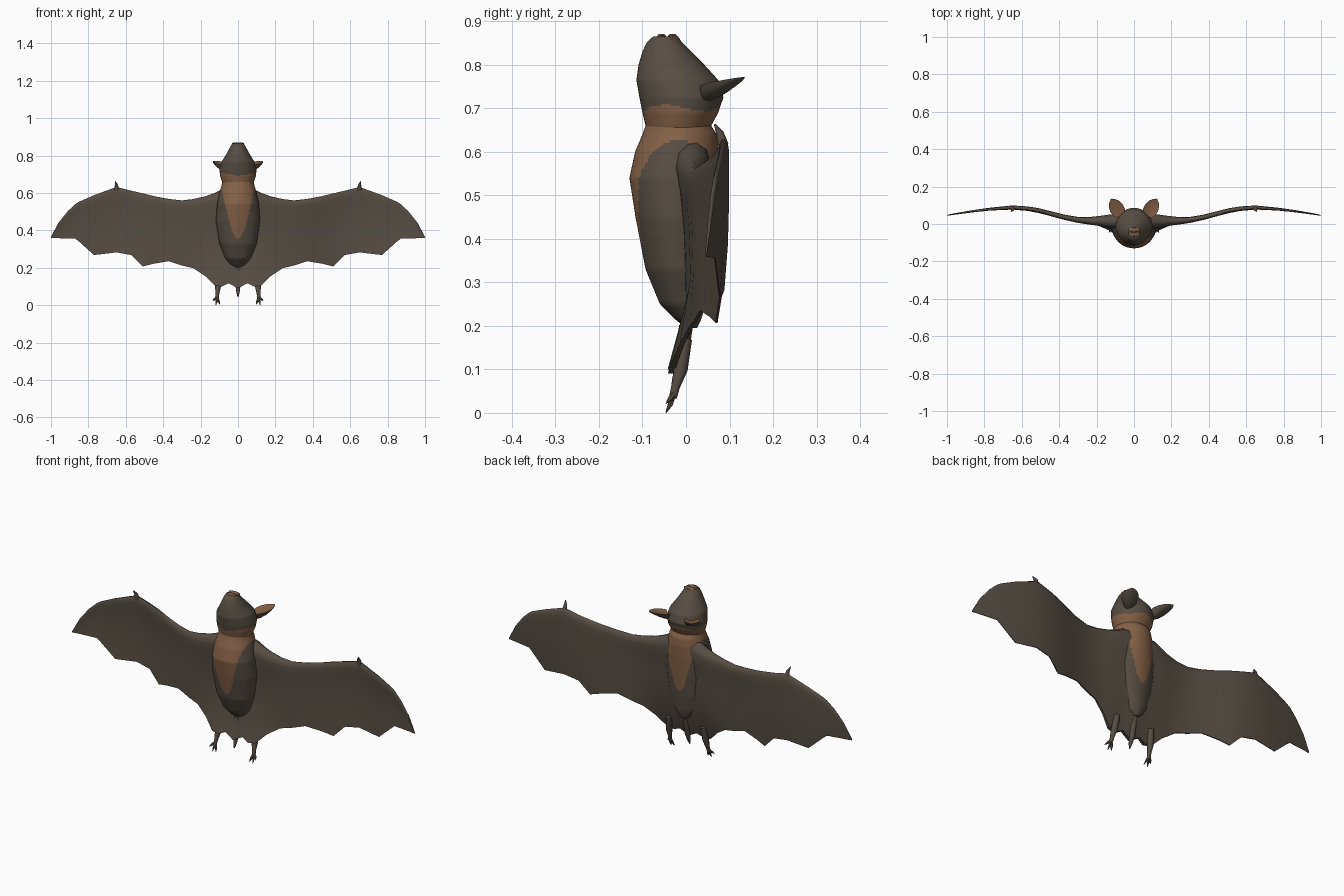
import bpy, bmesh, math
from mathutils import Vector

if "Cube" in bpy.data.objects:
    bpy.data.objects.remove(bpy.data.objects["Cube"])


def material(name, rgb):
    m = bpy.data.materials.new(name)
    m.diffuse_color = (*rgb, 1)
    m.use_nodes = True
    m.node_tree.nodes["Principled BSDF"].inputs["Base Color"].default_value = m.diffuse_color
    return m


DARK = material("dark fur", (0.095, 0.075, 0.056))
BROWN = material("warm brown", (0.235, 0.12, 0.062))


def lerp_row(table, k):
    """Interpolate a table of rows by its first column."""
    for a, b in zip(table, table[1:]):
        if a[0] <= k <= b[0]:
            f = (k - a[0]) / (b[0] - a[0])
            return [p + (q - p) * f for p, q in zip(a, b)]
    return list(table[-1] if k > table[-1][0] else table[0])


def loft(name, rings, rule=None, angle=50):
    """Skin a list of closed rings; rule(face centre, normal) gives the material index."""
    bm = bmesh.new()
    vs = [[bm.verts.new(p) for p in r] for r in rings]
    n = len(rings[0])
    for a, b in zip(vs, vs[1:]):
        for i in range(n):
            j = (i + 1) % n
            bm.faces.new((a[i], a[j], b[j], b[i]))
    bm.faces.new(vs[0])
    bm.faces.new(vs[-1])
    bmesh.ops.remove_doubles(bm, verts=bm.verts, dist=1e-5)
    bmesh.ops.recalc_face_normals(bm, faces=bm.faces)
    if rule:
        for f in bm.faces:
            f.material_index = rule(f.calc_center_median(), f.normal)
    me = bpy.data.meshes.new(name)
    bm.to_mesh(me)
    bm.free()
    ob = bpy.data.objects.new(name, me)
    bpy.context.collection.objects.link(ob)
    me.materials.append(DARK)
    me.materials.append(BROWN)
    bpy.ops.object.select_all(action='DESELECT')
    ob.select_set(True)
    bpy.context.view_layer.objects.active = ob
    bpy.ops.object.shade_smooth_by_angle(angle=math.radians(angle))
    return ob


def oval_rings(table, steps, seg):
    """Rows are z, front y, back y, half width."""
    z0, z1 = table[0][0], table[-1][0]
    rings = []
    for k in range(steps + 1):
        z, yf, yb, w = lerp_row(table, z0 + (z1 - z0) * k / steps)
        rings.append([(w * math.cos(t), (yf + yb) / 2 + (yb - yf) / 2 * math.sin(t), z)
                      for t in (2 * math.pi * i / seg for i in range(seg))])
    return rings


def spike(name, points, radii, seg=8):
    """Tapered limb along a path."""
    pts = [Vector(p) for p in points]
    rings = []
    for i, p in enumerate(pts):
        d = (pts[min(i + 1, len(pts) - 1)] - pts[max(i - 1, 0)]).normalized()
        a = d.cross(Vector((0, 1, 0.1))).normalized()
        b = d.cross(a)
        rings.append([p + radii[i] * (a * math.cos(t) + b * math.sin(t))
                      for t in (2 * math.pi * k / seg for k in range(seg))])
    return loft(name, rings)


# Body with brown V stripes on chest and back
BODY = [(0.195, 0.0, 0.025, 0.012), (0.215, -0.025, 0.035, 0.04), (0.25, -0.06, 0.045, 0.068),
        (0.33, -0.093, 0.055, 0.1), (0.45, -0.116, 0.065, 0.118), (0.54, -0.13, 0.072, 0.112),
        (0.60, -0.117, 0.074, 0.1), (0.64, -0.1, 0.07, 0.088), (0.66, -0.093, 0.058, 0.083)]
STRIPE = [(0.35, 0.0), (0.38, 0.028), (0.5, 0.06), (0.6, 0.082), (0.625, 0.09), (0.64, 0.2), (0.7, 0.2)]


def stripe_rule(c, n):
    return int(c.z > 0.35 and abs(c.x) < lerp_row(STRIPE, c.z)[1])


loft("body", oval_rings(BODY, 70, 80), stripe_rule)

# Head looking upward, brown neck band and nose tip
HEAD = [(0.645, -0.088, 0.055, 0.08), (0.66, -0.093, 0.058, 0.086), (0.69, -0.1, 0.074, 0.096),
        (0.725, -0.107, 0.086, 0.099), (0.765, -0.114, 0.074, 0.089), (0.80, -0.109, 0.042, 0.067),
        (0.83, -0.1, 0.012, 0.05), (0.852, -0.09, -0.01, 0.038), (0.865, -0.075, -0.018, 0.03)]


def head_rule(c, n):
    return int(c.z < 0.70 + 0.008 * math.cos(3 * math.atan2(c.y, c.x) + 1.5))


loft("head", oval_rings(HEAD, 44, 48), head_rule)
for y, w, name in ((-0.031, 0.032, "nose_tip"), (-0.056, 0.026, "lower_lip")):
    loft(name, [[(w * s * math.cos(t), y + 0.010 * s * math.sin(t), z)
                 for t in (math.pi * i / 8 for i in range(16))]
                for z, s in ((0.858, 1.0), (0.867, 1.0), (0.870, 0.7))], lambda c, n: 1)

# Wing columns: x, leading z, trailing z, sheet y, thickness
WING = [(0.0, 0.62, 0.09, 0.0, 0.04), (0.05, 0.62, 0.117, 0.0, 0.04), (0.085, 0.62, 0.1, 0.0, 0.04),
        (0.125, 0.6, 0.105, 0.004, 0.036), (0.175, 0.582, 0.155, 0.008, 0.028),
        (0.24, 0.567, 0.198, 0.013, 0.02), (0.3, 0.56, 0.212, 0.022, 0.016),
        (0.37, 0.568, 0.235, 0.035, 0.014), (0.45, 0.583, 0.222, 0.055, 0.013),
        (0.51, 0.598, 0.207, 0.07, 0.013), (0.57, 0.612, 0.268, 0.08, 0.012),
        (0.65, 0.632, 0.282, 0.086, 0.011), (0.77, 0.588, 0.268, 0.077, 0.007),
        (0.85, 0.553, 0.34, 0.068, 0.006), (0.87, 0.54, 0.356, 0.066, 0.006),
        (0.91, 0.503, 0.357, 0.06, 0.005), (0.96, 0.44, 0.358, 0.053, 0.004),
        (1.0, 0.365, 0.358, 0.046, 0.002)]
# Fraction down the wing, thickness factor
SECTION = [(0.0, 0.25), (0.03, 0.8), (0.09, 1.0), (0.2, 0.75), (0.4, 0.5), (0.7, 0.35), (1.0, 0.2)]


def wing_ring(side, x, zt, zb, y, t):
    ring = []
    for sgn, rows in ((1, SECTION), (-1, SECTION[::-1])):
        for u, k in rows:
            z = zt + (zb - zt) * u
            near = max(0.0, 1 - x / 0.3)
            yy = y + 0.02 * near * (1 if z > 0.2 else 0.8)      # root follows the back
            yy -= max(0.0, 0.22 - z) * 0.38 * min(1, near * 3)   # tail sheet swings forward
            if x > 0.3:
                yy += 0.008 * math.sin(math.pi * u) * math.sin(math.pi * (x - 0.3) / 0.7)
            ring.append((side * x, yy + sgn * t * k, z))
    return ring


# Ear: cupped leaf; s along axis, half width, depth
EAR = [(0.0, 0.026, 0.036), (0.2, 0.036, 0.036), (0.45, 0.039, 0.028), (0.7, 0.032, 0.017),
       (0.88, 0.019, 0.009), (1.0, 0.003, 0.002)]


def ear_rings(side):
    base, tip = Vector((0.070, 0.045, 0.752)), Vector((0.122, 0.134, 0.772))
    across = Vector((0.87, -0.5, 0.0))
    rings = []
    for s, w, d in EAR:
        p = base.lerp(tip, s)
        ring = []
        for i in range(16):
            t = 2 * math.pi * i / 16
            h = math.sin(t) * d * (1 if math.sin(t) < 0 else -0.25)
            q = p + across * (w * math.cos(t)) + Vector((0, 0, h))
            ring.append((side * q.x, q.y, q.z))
        rings.append(ring)
    return rings


for side, tag in ((1, "right"), (-1, "left")):
    loft(tag + "_wing", [wing_ring(side, *row) for row in WING], None, 60)
    loft(tag + "_ear", ear_rings(side), lambda c, n: int(n.z > 0.5))
    # Thumb claw on the wrist
    spike(tag + "_thumb", [(side * 0.65, 0.085, 0.615), (side * 0.65, 0.078, 0.642),
                           (side * 0.657, 0.066, 0.663)], [0.013, 0.009, 0.002])
    # Leg with three toes
    spike(tag + "_leg", [(side * 0.1, 0.0, 0.17), (side * 0.107, -0.012, 0.1),
                         (side * 0.11, -0.024, 0.06), (side * 0.113, -0.03, 0.035)],
          [0.014, 0.016, 0.01, 0.009])
    for k, (x, z) in enumerate(((0.097, 0.003), (0.118, 0.0), (0.136, 0.022))):
        spike("%s_toe_%d" % (tag, k + 1),
              [(side * 0.112, -0.028, 0.045), (side * (0.4 * 0.112 + 0.6 * x), -0.036, 0.42 * 0.045 + 0.58 * z),
               (side * x, -0.046, z)], [0.007, 0.006, 0.001], 6)

# Tail tip
spike("tail", [(0, 0.0, 0.2), (0, -0.012, 0.11), (0, -0.024, 0.07), (0, -0.032, 0.045)],
      [0.016, 0.014, 0.009, 0.003])
